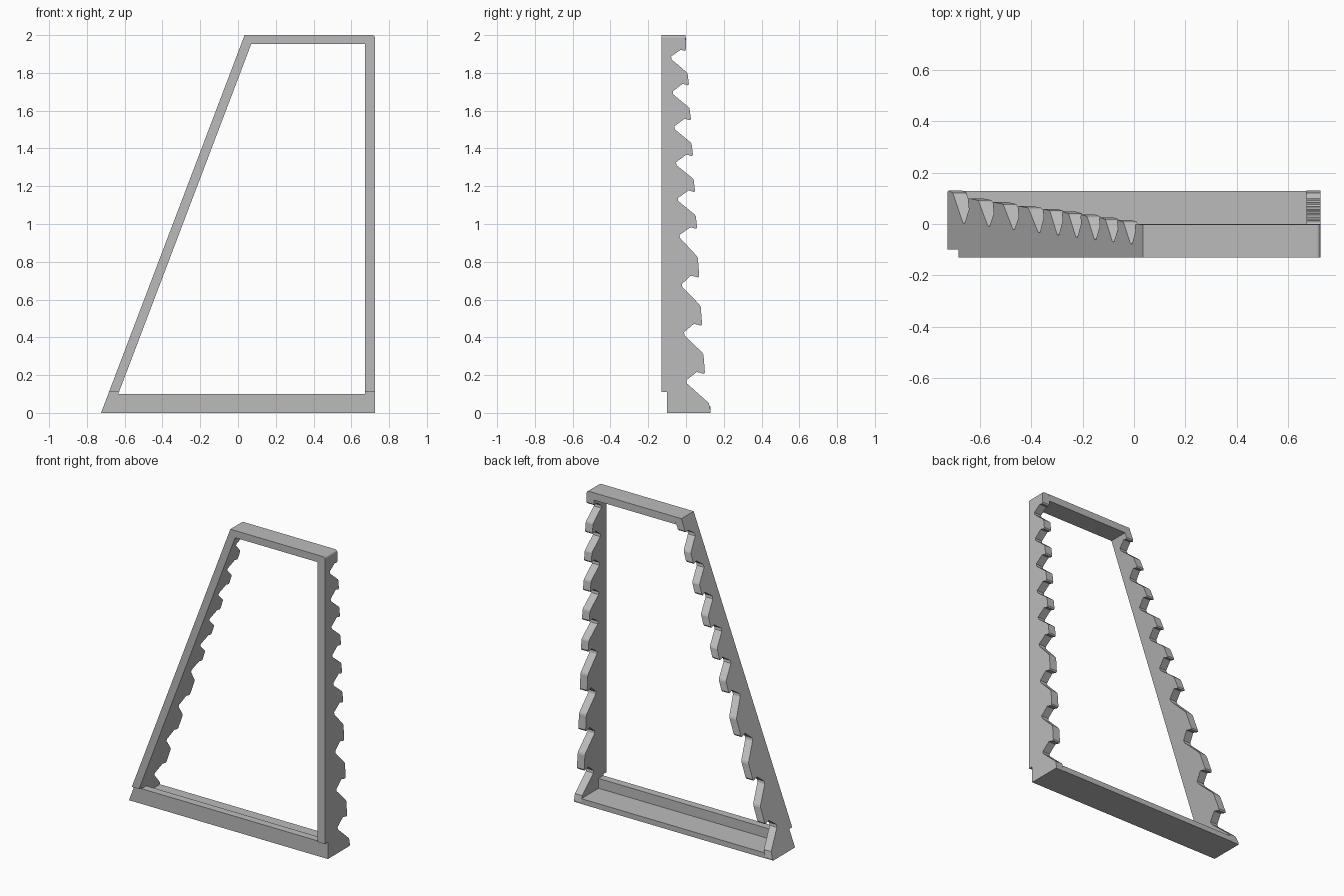
import bpy, bmesh

cube = bpy.data.objects.get("Cube")
if cube:
    bpy.data.objects.remove(cube)

grey = bpy.data.materials.new("light grey")
grey.use_nodes = True
colour = (0.5, 0.5, 0.5, 1)
grey.diffuse_color = colour
grey.node_tree.nodes["Principled BSDF"].inputs["Base Color"].default_value = colour

RAIL = 0.053
RIGHT_END = 0.725


def slant(z):
    """Outer edge of the leaning rail at height z."""
    return -0.725 + 0.38 * z


def prism(name, profile, x_low, x_high, round_corner=False):
    """Sweep a (y, z) profile between two ends given as functions of z."""
    bm = bmesh.new()
    low = [bm.verts.new((x_low(z), y, z)) for y, z in profile]
    high = [bm.verts.new((x_high(z), y, z)) for y, z in profile]
    bm.faces.new(low)
    bm.faces.new(high[::-1])
    n = len(profile)
    for i in range(n):
        j = (i + 1) % n
        bm.faces.new((low[j], low[i], high[i], high[j]))
    if round_corner:
        corner = [e for e in bm.edges
                  if all(v.co.z > 1.99 and v.co.x > 0.72 for v in e.verts)]
        bmesh.ops.bevel(bm, geom=corner, offset=0.015, segments=4,
                        profile=0.5, affect='EDGES')
    bmesh.ops.recalc_face_normals(bm, faces=bm.faces)
    mesh = bpy.data.meshes.new(name)
    bm.to_mesh(mesh)
    bm.free()
    mesh.materials.append(grey)
    obj = bpy.data.objects.new(name, mesh)
    bpy.context.collection.objects.link(obj)
    return obj


# Toothed rail profile: teeth hang below each notch, growing near the base
notches = [1.875, 1.69, 1.505, 1.315, 1.125, 0.93, 0.67, 0.415, 0.16]
rail = [(-0.10, 0), (-0.10, 0.11), (-0.13, 0.11), (-0.13, 2), (-0.002, 2),
        (0.0, 1.925), (-0.006, 1.917), (-0.028, 1.922)]
for i, z in enumerate(notches):
    y = 0.012 - 0.047 * z
    rail += [(y - 0.003, z + 0.012), (y, z - 0.004)]
    if i == len(notches) - 1:
        rail += [(0.121, 0.052), (0.13, 0.01), (0.127, 0)]
        break
    pitch = z - notches[i + 1]
    s = pitch / 0.255
    end = notches[i + 1] + 0.048 + 0.01 * (s - 0.73)
    tip = 0.116 - 0.058 * z
    rail += [(tip - 0.004, z - 0.385 * pitch), (tip + 0.001, z - 0.43 * pitch),
             (tip + 0.008, end + 0.004), (tip + 0.003, end - 0.004),
             (tip - 0.035 * s, end + 0.006 * s)]

prism("leaning_rail", rail, slant, lambda z: slant(z) + RAIL)
prism("upright_rail", rail, lambda z: RIGHT_END - RAIL,
      lambda z: RIGHT_END, round_corner=True)

# Cross members fitted between the rails
inner = (lambda z: slant(z) + RAIL, lambda z: RIGHT_END - RAIL)
prism("top_bar", [(-0.13, 1.953), (-0.13, 2), (-0.002, 2), (0, 1.953)], *inner)
prism("base_ledge", [(-0.10, 0), (-0.10, 0.1), (-0.05, 0.1), (-0.05, 0.035),
                     (0.129, 0.035), (0.129, 0)], *inner)
